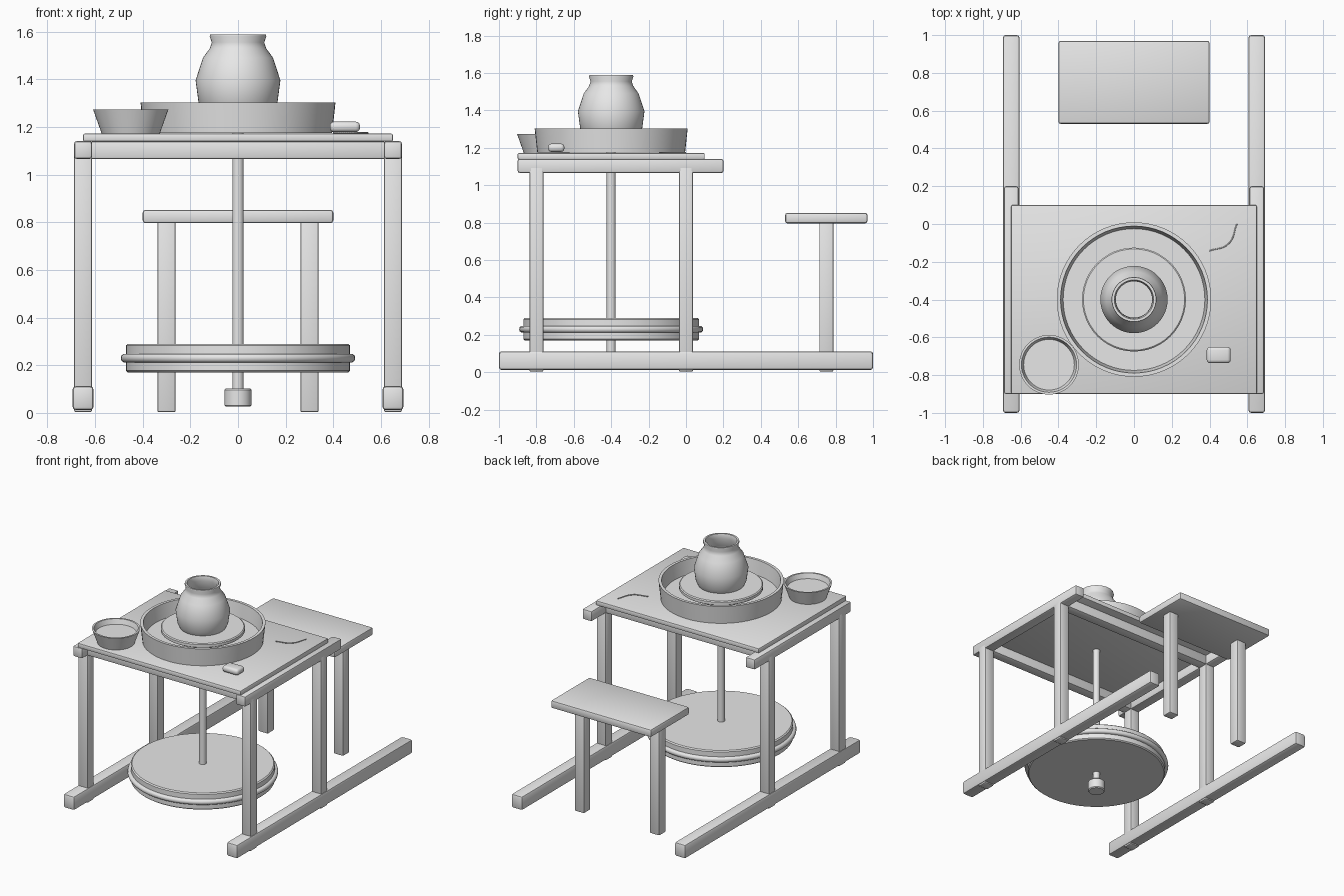
import bpy, bmesh, math

if "Cube" in bpy.data.objects:
    bpy.data.objects.remove(bpy.data.objects["Cube"])

clay = bpy.data.materials.new("plain_grey")
clay.diffuse_color = (0.8, 0.8, 0.8, 1)
clay.use_nodes = True
clay.node_tree.nodes["Principled BSDF"].inputs["Base Color"].default_value = clay.diffuse_color
AXIS_Y = -0.4  # wheel axis


def finish(ob, angle=35):
    ob.data.materials.append(clay)
    bpy.ops.object.select_all(action='DESELECT')
    ob.select_set(True)
    bpy.context.view_layer.objects.active = ob
    bpy.ops.object.shade_smooth_by_angle(angle=math.radians(angle))
    return ob


def box(name, x, y, z, bevel=0.01, segments=2):
    """Bevelled box from (min, max) ranges."""
    bpy.ops.mesh.primitive_cube_add(size=1, location=[sum(r) / 2 for r in (x, y, z)])
    ob = bpy.context.object
    ob.name = name
    ob.scale = [r[1] - r[0] for r in (x, y, z)]
    bpy.ops.object.transform_apply(location=False, rotation=False, scale=True)
    m = ob.modifiers.new("Bevel", 'BEVEL')
    m.width, m.segments = bevel, segments
    bpy.ops.object.modifier_apply(modifier="Bevel")
    return finish(ob)


def lathe(name, profile, centre=(0, AXIS_Y), n=48, angle=40):
    """Closed solid turned from (radius, z) points; radius 0 marks a pole."""
    bm = bmesh.new()
    rings = []
    for r, z in profile:
        if r == 0:
            rings.append([bm.verts.new((0, 0, z))] * n)
        else:
            rings.append([bm.verts.new((r * math.cos(2 * math.pi * i / n),
                                        r * math.sin(2 * math.pi * i / n), z)) for i in range(n)])
    for a, b in zip(rings, rings[1:]):
        for i in range(n):
            j = (i + 1) % n
            bm.faces.new(list(dict.fromkeys((a[i], a[j], b[j], b[i]))))
    bmesh.ops.recalc_face_normals(bm, faces=bm.faces)
    me = bpy.data.meshes.new(name)
    bm.to_mesh(me)
    bm.free()
    ob = bpy.data.objects.new(name, me)
    ob.location = (*centre, 0)
    bpy.context.collection.objects.link(ob)
    return finish(ob, angle)


def around(c, half):
    return (c - half, c + half)


# Frame: skids, posts, side rails and stool legs on both sides
for side, s in (("left", -1), ("right", 1)):
    x = 0.65 * s
    box(f"skid_{side}", around(x, 0.044), (-1, 1), (0.012, 0.112), 0.014)
    for end, y in (("front", -0.8), ("back", 0)):
        box(f"post_{end}_{side}", around(x, 0.0375), around(y, 0.0375), (0.003, 1.10), 0.008)
    box(f"side_rail_{side}", around(x, 0.0375), (-0.9, 0.2), (1.066, 1.14))
    box(f"stool_leg_{side}", around(0.3 * s, 0.0385), around(0.75, 0.0375), (0.003, 0.81), 0.008)
for end, y in (("front", -0.8), ("back", 0)):
    box(f"cross_rail_{end}", (-0.62, 0.62), around(y, 0.0375), (1.066, 1.138), 0.008)

# Table board and stool seat
box("table_board", (-0.65, 0.65), (-0.9, 0.1), (1.138, 1.172), 0.007)
box("stool_seat", (-0.4, 0.4), (0.53, 0.97), (0.796, 0.852), 0.012)

# Kick wheel with rim band, shaft and foot bearing
lathe("flywheel", [(0, 0.17), (0.462, 0.17), (0.47, 0.177), (0.47, 0.283), (0.462, 0.29), (0, 0.29)], n=64)
lathe("flywheel_band", [(0.46, 0.212), (0.48, 0.212), (0.489, 0.219), (0.492, 0.23),
                        (0.489, 0.241), (0.48, 0.248), (0.46, 0.248)], n=64)
lathe("shaft", [(0, 0.08), (0.024, 0.08), (0.024, 1.26), (0, 1.26)], n=24)
lathe("foot_bearing", [(0, 0.026), (0.051, 0.026), (0.057, 0.032), (0.057, 0.096),
                       (0.051, 0.102), (0, 0.102)], n=32)

# Splash tray, wheel head and pot
lathe("splash_tray", [(0, 1.174), (0.395, 1.174), (0.409, 1.302), (0.389, 1.302),
                      (0.375, 1.20), (0, 1.20)], n=64)
lathe("wheel_head", [(0, 1.245), (0.268, 1.245), (0.275, 1.25), (0.275, 1.27), (0.268, 1.276), (0, 1.276)])
lathe("pot", [(0, 1.274), (0.15, 1.274), (0.166, 1.305), (0.178, 1.395), (0.147, 1.49), (0.118, 1.53),
              (0.11, 1.555), (0.119, 1.58), (0.117, 1.588), (0.104, 1.588), (0.096, 1.555),
              (0.13, 1.49), (0.16, 1.395), (0.14, 1.30), (0, 1.30)], angle=50)

# Water bowl
bowl = (-0.45, -0.745)
lathe("bowl", [(0, 1.172), (0.122, 1.172), (0.158, 1.273), (0.146, 1.273), (0.118, 1.185), (0, 1.185)], bowl)
lathe("bowl_water", [(0, 1.215), (0.127, 1.215), (0.134, 1.238), (0, 1.238)], bowl)

# Sponge
box("sponge", (0.385, 0.512), (-0.737, -0.65), (1.178, 1.222), 0.018, 3)

# Cutting wire lying on the board
cu = bpy.data.curves.new("cutting_wire", 'CURVE')
cu.dimensions = '3D'
cu.bevel_depth, cu.bevel_resolution = 0.003, 1
sp = cu.splines.new('BEZIER')
pts = [(0.40, -0.142), (0.50, -0.105), (0.545, 0.0)]
sp.bezier_points.add(len(pts) - 1)
for p, (x, y) in zip(sp.bezier_points, pts):
    p.co = (x, y, 1.175)
    p.handle_left_type = p.handle_right_type = 'AUTO'
wire = bpy.data.objects.new("cutting_wire", cu)
bpy.context.collection.objects.link(wire)
cu.materials.append(clay)
